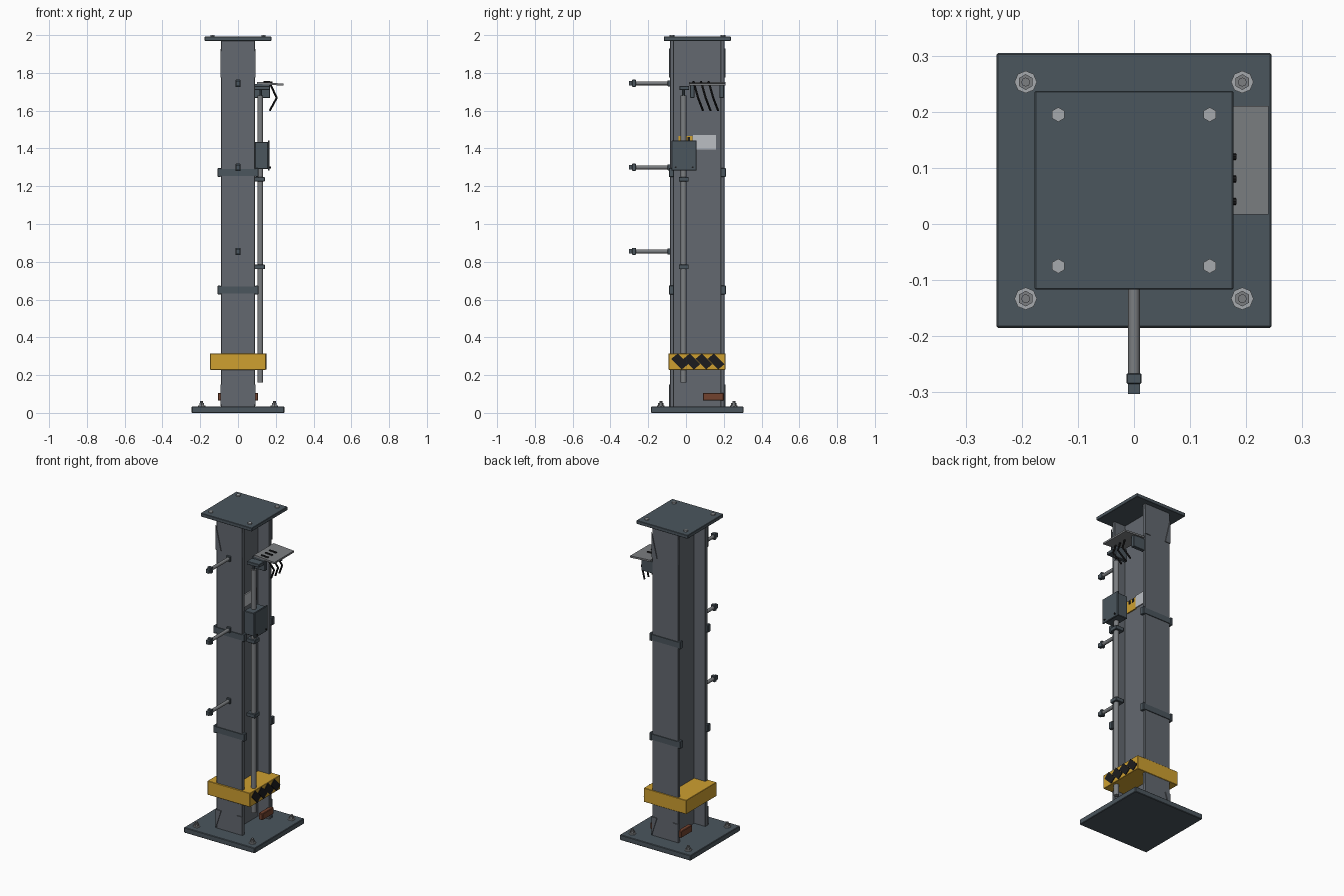
import bpy, bmesh, math
from mathutils import Vector

cube = bpy.data.objects.get("Cube")
if cube:
    bpy.data.objects.remove(cube, do_unlink=True)


def material(name, r, g, b):
    m = bpy.data.materials.new(name)
    m.use_nodes = True
    m.diffuse_color = (r, g, b, 1)
    node = next(n for n in m.node_tree.nodes if n.type == 'BSDF_PRINCIPLED')
    node.inputs["Base Color"].default_value = (r, g, b, 1)
    return m


COLUMN = material("column grey", 0.125, 0.14, 0.16)
DARK = material("dark slate", 0.07, 0.092, 0.11)
GALV = material("galvanised grey", 0.2, 0.21, 0.22)
BOLT = material("bolt grey", 0.38, 0.4, 0.42)
YELLOW = material("safety yellow", 0.62, 0.35, 0.03)
BLACK = material("black", 0.012, 0.012, 0.013)
RUST = material("rust brown", 0.17, 0.055, 0.028)
WHITE = material("pale plate", 0.5, 0.52, 0.55)

CY = 0.06            # column centre in depth
HALF = 0.145         # half depth of the column


def finish(name, bm, mat, bevel=0.0):
    bmesh.ops.recalc_face_normals(bm, faces=bm.faces)
    me = bpy.data.meshes.new(name)
    bm.to_mesh(me)
    bm.free()
    me.materials.append(mat)
    ob = bpy.data.objects.new(name, me)
    bpy.context.scene.collection.objects.link(ob)
    if bevel:
        mod = ob.modifiers.new("Bevel", 'BEVEL')
        mod.width = bevel
        mod.segments = 1
    return ob


def box(name, x, y, z, mat, bevel=0.0):
    """Box from (low, high) pairs along each axis."""
    bm = bmesh.new()
    bmesh.ops.create_cube(bm, size=1)
    for v in bm.verts:
        v.co = [lo + (c + 0.5) * (hi - lo) for c, (lo, hi) in zip(v.co, (x, y, z))]
    return finish(name, bm, mat, bevel)


def rod(name, a, b, radius, mat, sides=16):
    """Cylinder between two points."""
    a, b = Vector(a), Vector(b)
    bm = bmesh.new()
    bmesh.ops.create_cone(bm, cap_ends=True, segments=sides, radius1=radius,
                          radius2=radius, depth=(b - a).length)
    turn = (b - a).to_track_quat('Z', 'Y').to_matrix()
    for v in bm.verts:
        v.co = turn @ v.co + (a + b) / 2
    if sides > 8:
        for f in bm.faces:
            f.smooth = len(f.verts) == 4
    return finish(name, bm, mat)


def slab(name, points, push, mat):
    """Flat outline extruded by a vector."""
    bm = bmesh.new()
    face = bm.faces.new([bm.verts.new(p) for p in points])
    new = bmesh.ops.extrude_face_region(bm, geom=[face])["geom"]
    bmesh.ops.translate(bm, vec=push, verts=[g for g in new if isinstance(g, bmesh.types.BMVert)])
    return finish(name, bm, mat)


# End plates
box("base_plate", (-0.245, 0.245), (CY - 0.245, CY + 0.245), (0, 0.033), DARK, 0.003)
box("top_plate", (-0.177, 0.177), (CY - 0.177, CY + 0.177), (1.97, 1.992), DARK, 0.002)

# Bolts through both plates
for sx in (-1, 1):
    for sy in (-1, 1):
        x, y = sx * 0.193, CY + sy * 0.193
        rod("base_washer", (x, y, 0.033), (x, y, 0.039), 0.02, BOLT, 8)
        rod("base_nut", (x, y, 0.039), (x, y, 0.052), 0.014, GALV, 6)
        rod("base_stud", (x, y, 0.05), (x, y, 0.062), 0.008, GALV, 8)
        x, y = sx * 0.135, CY + sy * 0.135
        rod("top_bolt", (x, y, 1.99), (x, y, 2.0), 0.013, BOLT, 6)

# I-section column
box("web", (-0.012, 0.012), (CY - HALF + 0.01, CY + HALF - 0.01), (0.03, 1.975), COLUMN)
for side, s in (("front", -1), ("back", 1)):
    face = CY + s * HALF
    inner = face - s * 0.022
    box(side + "_flange", (-0.09, 0.09), sorted((face, inner)), (0.03, 1.975), COLUMN, 0.003)

    # Stiffener wedges at the head and foot
    for sx in (-1, 1):
        for tip, flat in ((1.93, 1.775), (0.035, 0.15)):
            pts = [(sx * 0.092, face, tip), (sx * 0.055, face, flat), (sx * 0.092, face, flat)]
            slab(side + "_stiffener", pts, (0, s * 0.005, 0), COLUMN)

    # Straps with end clips
    for z in (0.65, 1.273):
        box(side + "_strap", (-0.1, 0.1), sorted((face, face + s * 0.005)),
            (z - 0.018, z + 0.018), DARK)
        for sx in (-1, 1):
            box(side + "_strap_clip", sorted((sx * 0.09, sx * 0.108)),
                sorted((inner, face + s * 0.006)), (z - 0.024, z + 0.024), DARK, 0.003)

# Impact guard with hazard stripes
box("impact_guard", (-0.147, 0.147), (CY - HALF - 0.007, CY + HALF + 0.003), (0.228, 0.315), YELLOW, 0.002)
for i in range(4):
    y, z = -0.033 + i * 0.064, 0.272
    along, across = Vector((0, 0.028, -0.028)), Vector((0, 0.017, 0.014))
    c = Vector((0.147, y, z))
    pts = [c + along + across, c + along - across, c - along - across, c - along + across]
    slab("hazard_stripe", pts, (0.004, 0, 0), BLACK)

# Rusty foot blocks
for sx in (-1, 1):
    box("foot_block", sorted((sx * 0.08, sx * 0.107)), (0.09, 0.2), (0.065, 0.106), RUST, 0.003)

# Climbing pegs
for z in (0.855, 1.3, 1.745):
    rod("peg", (0, -0.08, z), (0, -0.302, z), 0.0105, GALV)
    box("peg_foot", (-0.013, 0.013), (-0.098, -0.084), (z - 0.016, z + 0.016), DARK, 0.002)
    box("peg_collar", (-0.0135, 0.0135), (-0.285, -0.266), (z - 0.019, z + 0.019), DARK, 0.002)
    box("peg_tip", (-0.011, 0.011), (-0.303, -0.285), (z - 0.012, z + 0.012), DARK)

# Conduit and its clamps
PX, PY = 0.118, -0.013
rod("conduit", (PX, PY, 0.16), (PX, PY, 1.68), 0.0155, GALV)
for z in (0.773, 1.237):
    box("conduit_clamp", (0.085, 0.142), (PY - 0.025, PY + 0.027), (z - 0.012, z + 0.012), DARK, 0.002)
box("conduit_head", (0.085, 0.17), (PY - 0.022, PY + 0.03), (1.71, 1.73), DARK, 0.002)
rod("conduit_neck", (PX, PY, 1.67), (PX, PY, 1.715), 0.008, DARK, 8)

# Junction box with lid
box("junction_box", (0.09, 0.16), (-0.07, 0.05), (1.29, 1.435), DARK, 0.003)
box("junction_lid", (0.158, 0.168), (-0.077, 0.056), (1.283, 1.442), DARK, 0.003)
for y in (-0.055, 0.035):
    rod("lid_screw", (0.166, y, 1.3), (0.174, y, 1.3), 0.005, BLACK, 8)

# Plates fixed to the web
box("pale_plate", (0.012, 0.019), (0.037, 0.16), (1.395, 1.472), WHITE)
box("warning_plate", (0.012, 0.019), (-0.04, 0.035), (1.39, 1.465), YELLOW)
for y in (-0.015, 0.015):
    box("warning_mark", (0.019, 0.022), (y - 0.006, y + 0.006), (1.44, 1.46), BLACK)

# Canopy with brackets and hanging cables
canopy = [(0.1, 0.017, 1.742), (0.24, 0.017, 1.732), (0.24, 0.017, 1.743), (0.1, 0.017, 1.753)]
slab("canopy", canopy, (0, 0.193, 0), GALV)
for y in (0.022, 0.178):
    box("canopy_bracket", (0.085, 0.17), (y, y + 0.022), (1.667, 1.742), DARK, 0.002)
for y in (0.04, 0.08, 0.12):
    path = [(0.165, y, 1.753), (0.205, y + 0.024, 1.668), (0.168, y + 0.05, 1.6)]
    for a, b in zip(path, path[1:]):
        rod("cable", a, b, 0.0055, BLACK, 8)
    rod("cable_entry", (0.135, y, 1.752), (0.182, y, 1.749), 0.006, BLACK, 8)
